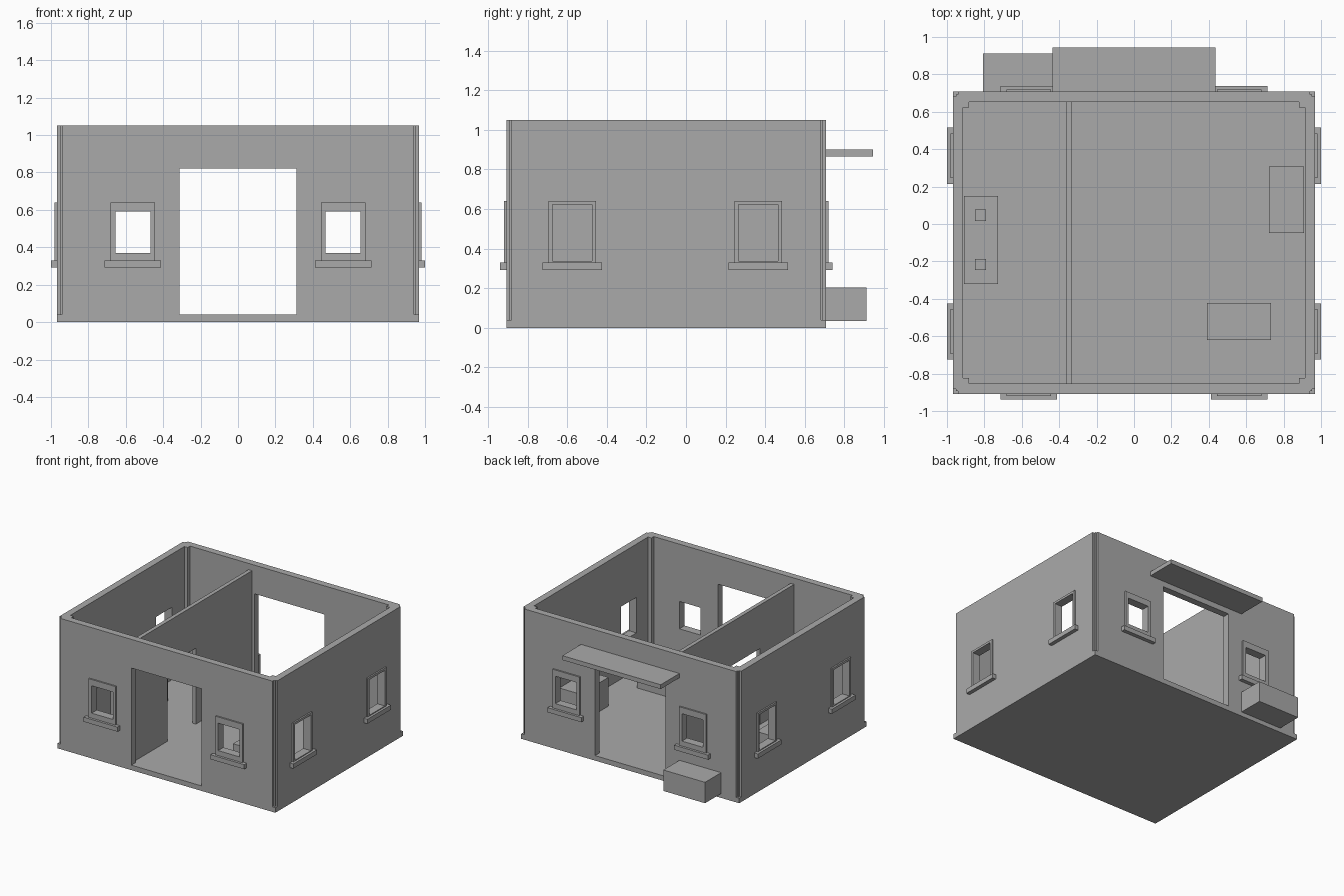
import bpy
import bmesh
from mathutils import Matrix

default = bpy.data.objects.get("Cube")
if default:
    bpy.data.objects.remove(default, do_unlink=True)

GREY = (0.4, 0.4, 0.4, 1.0)
plaster = bpy.data.materials.new("grey plaster")
plaster.use_nodes = True
plaster.diffuse_color = GREY
plaster.node_tree.nodes["Principled BSDF"].inputs["Base Color"].default_value = GREY

MID_Y = -0.1          # centre of the house from front to back
HALF_X, HALF_Y = 0.968, 0.808
FLOOR, TOP = 0.04, 1.05


def finish(name, bm):
    bmesh.ops.recalc_face_normals(bm, faces=bm.faces)
    mesh = bpy.data.meshes.new(name)
    bm.to_mesh(mesh)
    bm.free()
    mesh.materials.append(plaster)
    obj = bpy.data.objects.new(name, mesh)
    bpy.context.collection.objects.link(obj)
    return obj


def add_box(bm, xs, ys, zs):
    """Add a box between the given x, y and z limits."""
    size = [b - a for a, b in (xs, ys, zs)]
    mid = [(a + b) / 2 for a, b in (xs, ys, zs)]
    matrix = Matrix.Translation(mid) @ Matrix.Diagonal((*size, 1))
    bmesh.ops.create_cube(bm, size=1, matrix=matrix)


def boxes(name, *limits):
    bm = bmesh.new()
    for lim in limits:
        add_box(bm, *lim)
    return finish(name, bm)


def stepped_prism(name, hx, hy, steps, z0, z1):
    """Rectangle whose corners are stepped inward, extruded upward."""
    corner = [(hx - a, hy - b) for a, b in steps]
    outline = []
    for sx, sy in ((1, 1), (-1, 1), (-1, -1), (1, -1)):
        pts = [(sx * x, sy * y + MID_Y) for x, y in corner]
        outline += pts if sx * sy > 0 else pts[::-1]
    bm = bmesh.new()
    face = bm.faces.new([bm.verts.new((x, y, z0)) for x, y in outline])
    geom = bmesh.ops.extrude_face_region(bm, geom=[face])["geom"]
    up = [v for v in geom if isinstance(v, bmesh.types.BMVert)]
    bmesh.ops.translate(bm, verts=up, vec=(0, 0, z1 - z0))
    return finish(name, bm)


def cut(target, cutter):
    cutter.hide_render = True
    mod = target.modifiers.new("opening", "BOOLEAN")
    mod.operation = "DIFFERENCE"
    mod.solver = "EXACT"
    mod.object = cutter
    bpy.context.view_layer.objects.active = target
    bpy.ops.object.modifier_apply(modifier=mod.name)
    bpy.data.objects.remove(cutter, do_unlink=True)


# Floor slab and outer walls with stepped corners
boxes("floor_slab", ((-HALF_X, HALF_X), (MID_Y - HALF_Y, MID_Y + HALF_Y), (0, FLOOR)))
walls = stepped_prism("outer_walls", HALF_X, HALF_Y,
                      [(0, 0.027), (0.015, 0.027), (0.015, 0.015), (0.027, 0.015), (0.027, 0)],
                      FLOOR, TOP)
cut(walls, stepped_prism("room_cutter", HALF_X - 0.055, HALF_Y - 0.055,
                         [(0, 0.03), (0.03, 0.03), (0.03, 0)], FLOOR - 0.02, TOP + 0.1))

# Door and window openings through front and back, then through the sides
through = (-2, 2)
END_HOLE, END_Z = (0.468, 0.656), (0.37, 0.59)
SIDE_Z = (0.337, 0.622)
SIDE_MIDS = (-0.575, 0.365)
cut(walls, boxes("front_back_cutter",
                 ((-0.312, 0.312), through, (FLOOR - 0.01, 0.82)),
                 (END_HOLE, through, END_Z),
                 ((-END_HOLE[1], -END_HOLE[0]), through, END_Z)))
cut(walls, boxes("side_cutter", *[(through, (m - 0.099, m + 0.099), SIDE_Z)
                                  for m in SIDE_MIDS]))


def window_trim(name, mid, hole, hole_z, wall, sign, along_x):
    """Raised frame of four bars around an opening, plus a sill."""
    out = sorted((wall, wall + sign * 0.012))
    sill_out = sorted((wall, wall + sign * 0.031))
    a, b = mid - 0.12, mid + 0.12
    bars = [((a, hole[0]), out, (0.33, 0.64)),
            ((hole[1], b), out, (0.33, 0.64)),
            (hole, out, (hole_z[1], 0.64)),
            (hole, out, (0.33, hole_z[0])),
            ((mid - 0.15, mid + 0.15), sill_out, (0.293, 0.33))]
    if not along_x:
        bars = [(d, w, z) for w, d, z in bars]
    boxes(name, *bars)


for side, s in (("left", 1), ("right", -1)):
    hole = tuple(sorted(s * h for h in END_HOLE))
    for end, e in (("front", -1), ("back", 1)):
        window_trim(f"{end}_{side}_window_trim", s * 0.563, hole, END_Z,
                    MID_Y + e * HALF_Y, e, True)
    for end, m in zip(("front", "back"), SIDE_MIDS):
        window_trim(f"{side}_{end}_window_trim", m, (m - 0.099, m + 0.099), SIDE_Z,
                    s * HALF_X, s, False)

# Inner partition with a doorway
px = (-0.364, -0.332)
boxes("partition_wall",
      (px, (-0.854, -0.42), (FLOOR, 1.0)),
      (px, (-0.06, 0.654), (FLOOR, 1.0)),
      (px, (-0.42, -0.06), (0.65, 1.0)))

# Canopy and planter outside the back door
boxes("back_canopy", ((-0.437, 0.437), (0.705, 0.945), (0.865, 0.9)))
boxes("back_planter", ((-0.808, -0.437), (0.705, 0.912), (0.035, 0.203)))

# Furniture
boxes("counter", ((-0.91, -0.728), (-0.32, 0.15), (FLOOR, 0.3)))
for i, y in enumerate((-0.217, 0.047)):
    boxes(f"counter_item_{i + 1}", ((-0.85, -0.79), (y - 0.03, y + 0.03), (0.3, 0.33)))
boxes("table", ((0.39, 0.733), (-0.62, -0.422), (FLOOR, 0.29)))
boxes("cabinet", ((0.722, 0.91), (-0.048, 0.307), (FLOOR, 0.27)))
